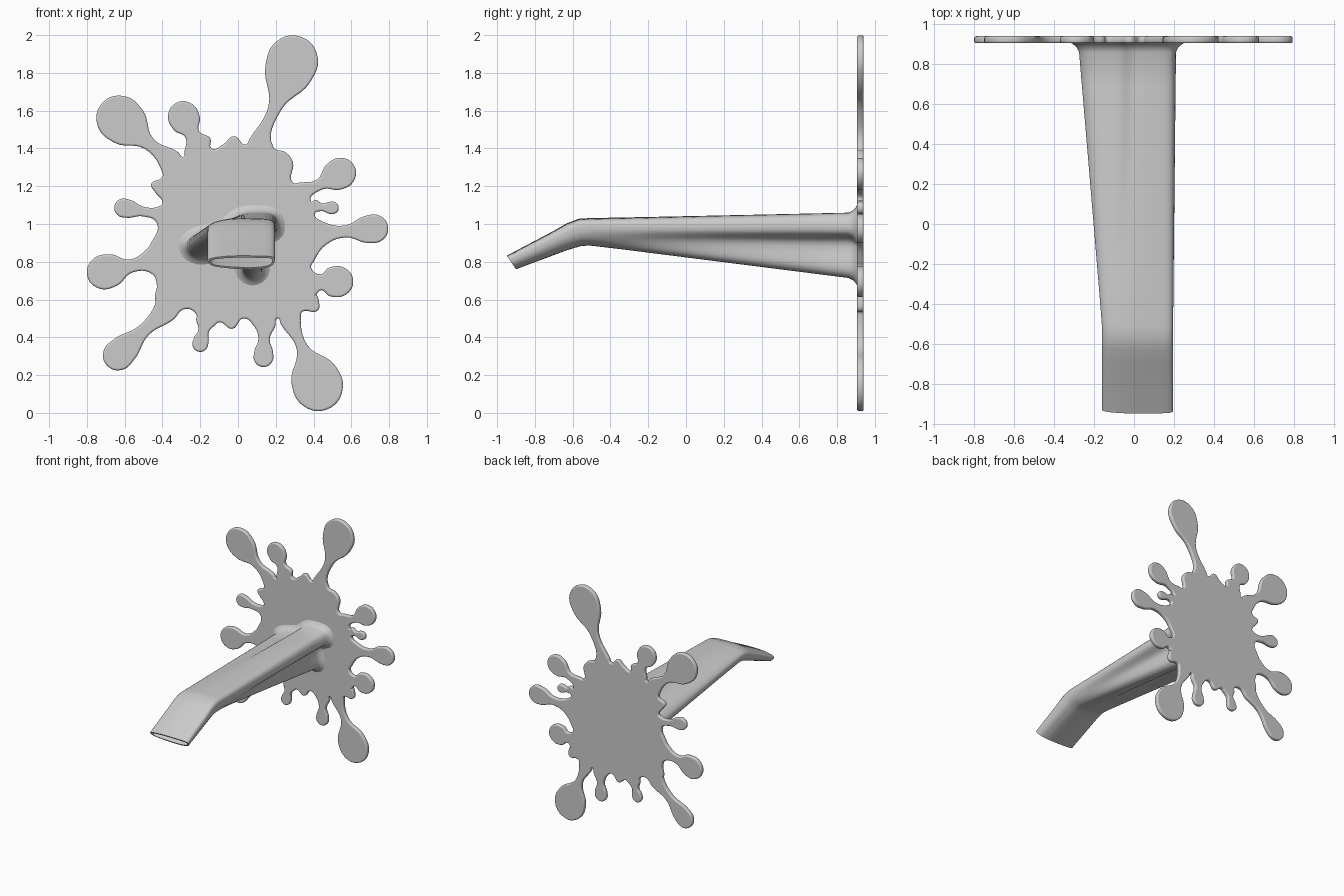
import bpy, bmesh, math
from mathutils import Vector

cube = bpy.data.objects.get("Cube")
if cube:
    bpy.data.objects.remove(cube, do_unlink=True)

# Single plain grey
grey = bpy.data.materials.new("plain grey")
grey.use_nodes = True
grey.diffuse_color = (.6, .6, .6, 1)
grey.node_tree.nodes["Principled BSDF"].inputs["Base Color"].default_value = grey.diffuse_color


def finish(obj, angle):
    """Select one object, shade it and give it the material."""
    bpy.ops.object.select_all(action='DESELECT')
    obj.select_set(True)
    bpy.context.view_layer.objects.active = obj
    if obj.type == 'CURVE':
        bpy.ops.object.convert(target='MESH')
        obj = bpy.context.object
    obj.data.materials.clear()
    obj.data.materials.append(grey)
    bpy.ops.object.shade_smooth_by_angle(angle=math.radians(angle))


# Splat arm: flared base, thin neck and teardrop end
def arm(bx, bz, x, z, r, w):
    base, tip = Vector((bx, bz)), Vector((x, z))
    length = (tip - base).length
    out = (tip - base).normalized()
    side = Vector((out.y, -out.x))
    neck = base + out * (length - .55 * r) * .5

    def bulb(degrees, radius):
        a = math.radians(degrees)
        return tip + (out * math.cos(a) - side * math.sin(a)) * radius

    return [base + side * w * 1.9, neck + side * w,
            bulb(-120, r * 1.1), bulb(-60, r), bulb(0, r), bulb(60, r), bulb(120, r * 1.1),
            neck - side * w, base - side * w * 1.9]


# Splat outline, counter-clockwise: six numbers make an arm, two a body point
SPLAT = [
    (.46, .95, .72, .975, .075, .032), (.41, 1.09, .5, 1.085, .033, .02),
    (.36, 1.17, .545, 1.27, .08, .03), (.29, 1.22), (.29, 1.33), (.25, 1.38),
    (.125, 1.43, .29, 1.865, .133, .035), (.04, 1.42), (-.02, 1.465), (-.08, 1.42), (-.14, 1.4),
    (-.215, 1.42, -.29, 1.57, .08, .04), (-.29, 1.355),
    (-.36, 1.33, -.63, 1.56, .12, .035), (-.4, 1.25), (-.46, 1.21), (-.44, 1.17), (-.4, 1.11),
    (-.42, 1.05, -.605, 1.085, .05, .025), (-.46, .9),
    (-.47, .8, -.71, .745, .09, .035), (-.43, .68), (-.44, .61),
    (-.39, .54, -.635, .305, .08, .035), (-.28, .55), (-.22, .52),
    (-.17, .48, -.2, .365, .042, .028), (-.1, .48), (-.03, .445), (.03, .5),
    (.14, .46, .135, .295, .052, .03), (.21, .5),
    (.28, .49, .425, .14, .13, .03), (.34, .535), (.42, .54), (.43, .58), (.4, .63),
    (.39, .69, .53, .695, .08, .042), (.4, .8),
]
outline = []
for entry in SPLAT:
    outline += arm(*entry) if len(entry) > 2 else [Vector(entry)]

# Wall plate with rounded rim
curve = bpy.data.curves.new("splat_plate", 'CURVE')
curve.dimensions = '2D'
curve.fill_mode = 'BOTH'
curve.extrude, curve.bevel_depth, curve.bevel_resolution, curve.offset = .0075, .01, 2, -.01
spline = curve.splines.new('BEZIER')
spline.bezier_points.add(len(outline) - 1)
spline.use_cyclic_u = True
spline.resolution_u = 6
for knot, p in zip(spline.bezier_points, outline):
    knot.co = (p.x, p.y, 0)
    knot.handle_left_type = knot.handle_right_type = 'AUTO'
plate = bpy.data.objects.new("splat_plate", curve)
plate.rotation_euler.x = math.pi / 2
plate.location.y = .923
bpy.context.collection.objects.link(plate)
finish(plate, 50)


def smooth_loop(points, steps=5):
    """Closed Catmull-Rom curve through the points."""
    pts, n, loop = [Vector(p) for p in points], len(points), []
    for i in range(n):
        a, b, c, d = (pts[(i + k - 1) % n] for k in range(4))
        for s in range(steps):
            t = s / steps
            loop.append((b * 2 + (c - a) * t + (a * 2 - b * 5 + c * 4 - d) * t ** 2
                         + (b * 3 - a - c * 3 + d) * t ** 3) / 2)
    return loop


# Spout sections: three lobes at the wall, flattened oval at the bend
wall = smooth_loop([(.19, 1.045), (.09, 1.06), (0, 1.045), (-.08, .985), (-.23, .94), (-.275, .88),
                    (-.21, .825), (-.02, .84), (.03, .74), (.085, .715), (.13, .76), (.12, .9), (.205, .96)])
bend = smooth_loop([(.18, 1.02), (.08, 1.03), (-.02, 1.03), (-.09, 1.02), (-.145, 1), (-.16, .97),
                    (-.13, .92), (-.03, .893), (.03, .887), (.09, .887), (.13, .895), (.175, .92), (.195, .97)])
count = len(wall)


def flared(offset):
    """Wall section pushed outwards along its normals."""
    loop = []
    for i, p in enumerate(wall):
        t = (wall[(i + 1) % count] - wall[i - 1]).normalized()
        loop.append(p + Vector((t.y, -t.x)) * offset)
    return loop


def tilted(y, z, squash, angle):
    """Bend section moved to a centre, squashed and leaned forwards."""
    c, s = math.cos(angle), math.sin(angle)
    return [Vector((p.x, y - (p.y - .96) * squash * s, z + (p.y - .96) * squash * c)) for p in bend]


rings = [[Vector((p.x, y, p.y)) for p in flared(off)]
         for y, off in ((.912, .05), (.9, .03), (.885, .012), (.86, 0))]
for k in range(1, 8):
    f = k / 8
    rings.append([Vector((a.x, .86 - 1.36 * f, a.y)).lerp(Vector((b.x, .86 - 1.36 * f, b.y)), f)
                  for a, b in zip(wall, bend)])
rings += [tilted(-.51, .96, 1, 0), tilted(-.56, .957, 1, .1), tilted(-.61, .94, .94, .35),
          tilted(-.67, .912, .84, .5), tilted(-.925, .797, .6, .6)]

# Hollow mouth: lip, then a channel running back up the neck
mouth = rings[-1]
centre = sum(mouth, Vector()) / count
lip = [centre + Vector(((p.x - centre.x) * .93, (p.y - centre.y) * .72, (p.z - centre.z) * .72)) for p in mouth]
rings += [lip, [p + Vector((0, .25, .113)) for p in lip]]

bm = bmesh.new()
loops = [[bm.verts.new(p) for p in ring] for ring in rings]
for a, b in zip(loops, loops[1:]):
    for i in range(count):
        j = (i + 1) % count
        bm.faces.new((a[i], a[j], b[j], b[i]))
bm.faces.new(loops[0])
bm.faces.new(loops[-1])
bmesh.ops.recalc_face_normals(bm, faces=bm.faces)
mesh = bpy.data.meshes.new("spout")
bm.to_mesh(mesh)
bm.free()
spout = bpy.data.objects.new("spout", mesh)
bpy.context.collection.objects.link(spout)
finish(spout, 40)
